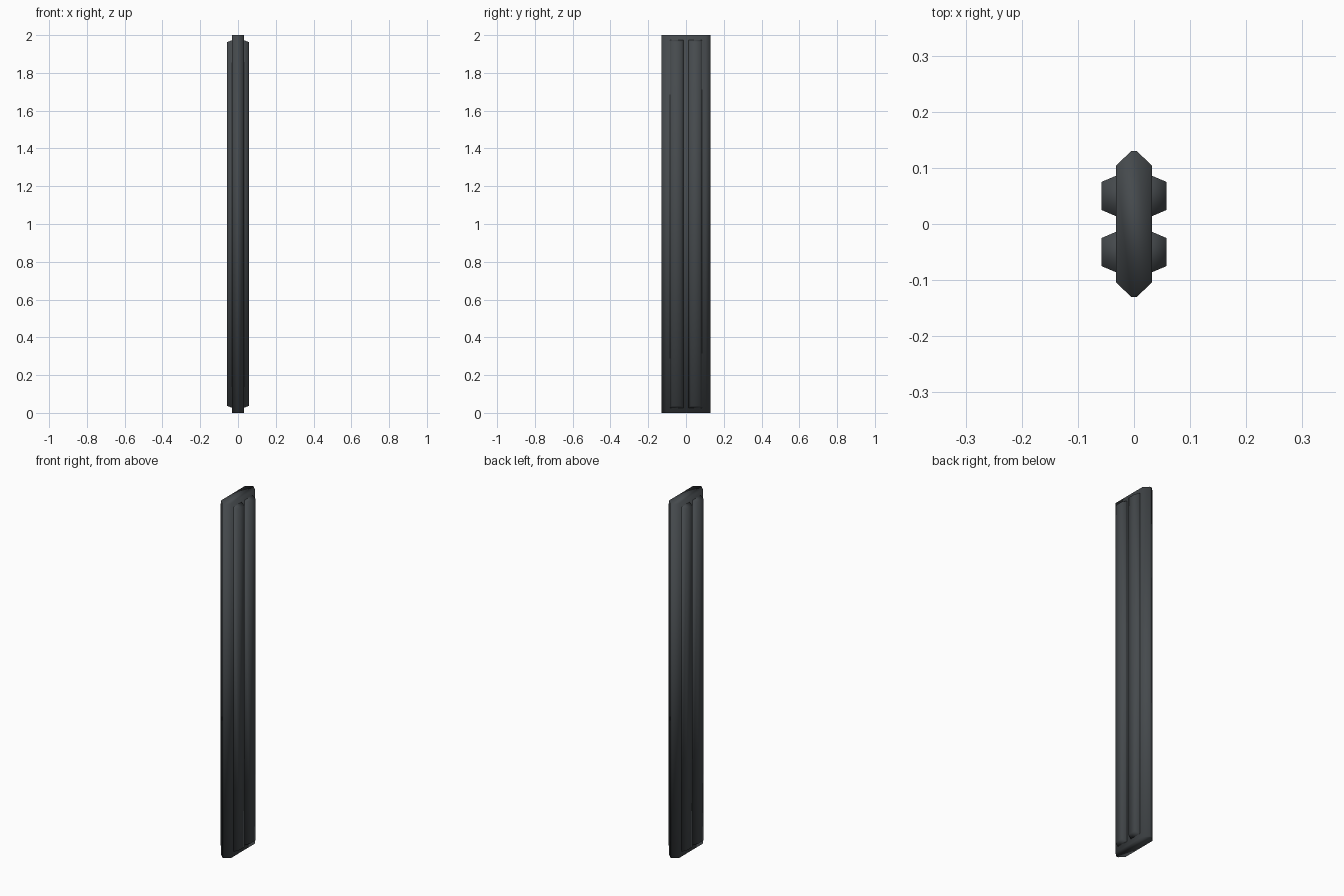
import bpy, bmesh

if "Cube" in bpy.data.objects:
    bpy.data.objects.remove(bpy.data.objects["Cube"])

mat = bpy.data.materials.new("dark slate grey")
mat.diffuse_color = (0.060, 0.068, 0.074, 1)
mat.use_nodes = True
mat.node_tree.nodes["Principled BSDF"].inputs["Base Color"].default_value = mat.diffuse_color


def loft(name, rings):
    """Closed solid skinned through matching point rings, capped at both ends."""
    bm = bmesh.new()
    loops = [[bm.verts.new(p) for p in ring] for ring in rings]
    n = len(loops[0])
    for a, b in zip(loops, loops[1:]):
        for i in range(n):
            j = (i + 1) % n
            bm.faces.new((a[i], a[j], b[j], b[i]))
    bm.faces.new(loops[0][::-1])
    bm.faces.new(loops[-1])
    bmesh.ops.recalc_face_normals(bm, faces=bm.faces)
    for f in bm.faces:
        f.smooth = True
    me = bpy.data.meshes.new(name)
    bm.to_mesh(me)
    bm.free()
    me.materials.append(mat)
    ob = bpy.data.objects.new(name, me)
    bpy.context.collection.objects.link(ob)
    return ob


# Main post: flat slab with chamfered front and back edges
X, Y, TIP, SHOULDER = 0.032, 0.13, 0.005, 0.104
profile = [(TIP, -Y), (X, -SHOULDER), (X, SHOULDER), (TIP, Y),
           (-TIP, Y), (-X, SHOULDER), (-X, -SHOULDER), (-TIP, -Y)]
loft("post", [[(x, y, z) for x, y in profile] for z in (0, 2)])

# Raised ribs: two bevelled strips on each broad side
for side, side_name in ((1, "right"), (-1, "left")):
    for cy, pos_name in ((0.05, "back"), (-0.05, "front")):
        rings = []
        for x, hy, margin in ((X - 0.002, 0.036, 0.027), (X, 0.036, 0.027),
                              (0.058, 0.025, 0.037)):
            rings.append([(side * x, cy - hy, margin), (side * x, cy + hy, margin),
                          (side * x, cy + hy, 2 - margin), (side * x, cy - hy, 2 - margin)])
        loft(f"{side_name}_{pos_name}_rib", rings)
